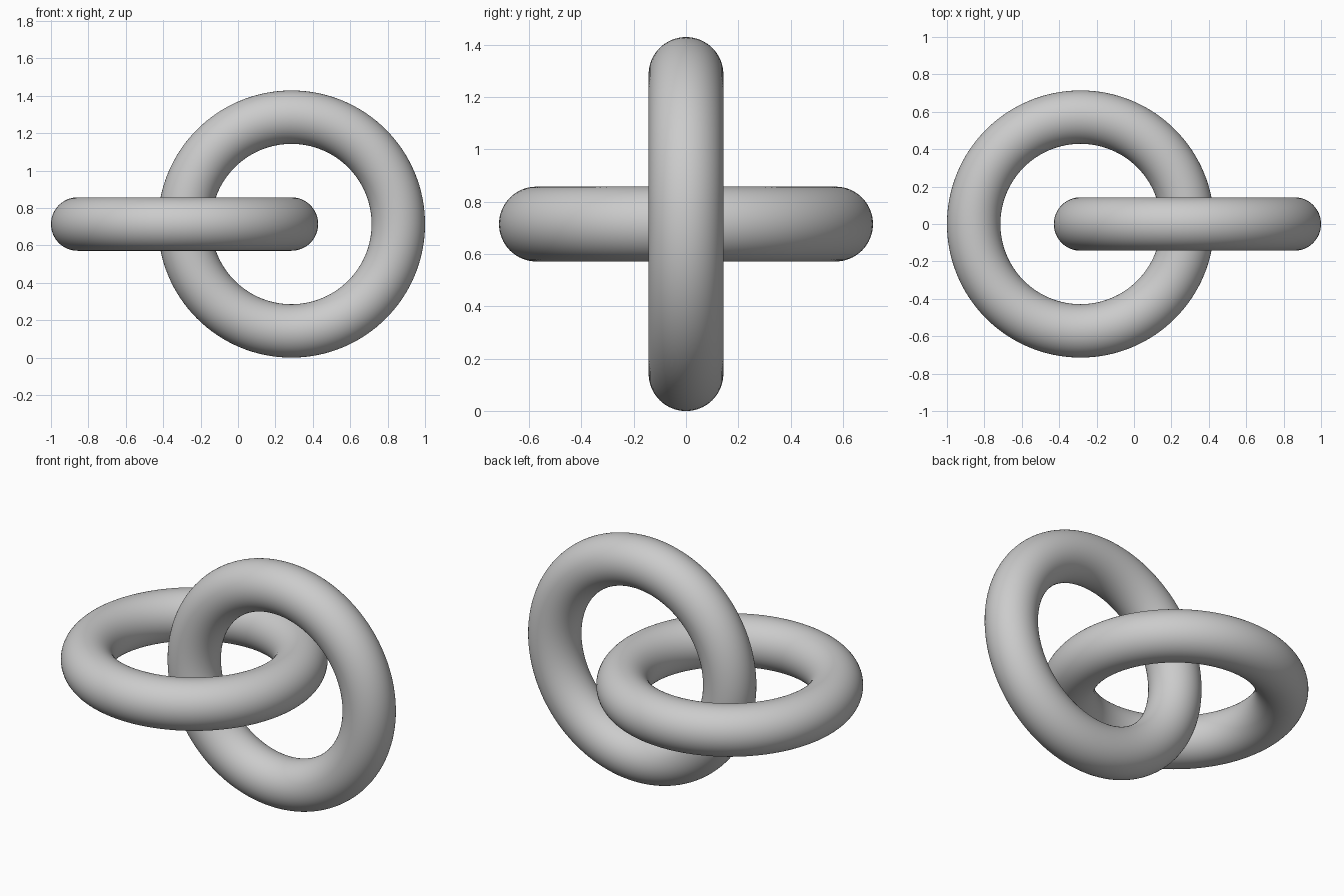
import bpy
from math import pi

if "Cube" in bpy.data.objects:
    bpy.data.objects.remove(bpy.data.objects["Cube"])

MAJOR, MINOR = 4 / 7, 1 / 7      # ring radius and tube radius
OFFSET = MAJOR / 2               # each ring sits half a radius off centre
HEIGHT = MAJOR + MINOR           # upright ring touches the ground


def ring(name, x, tilt):
    bpy.ops.mesh.primitive_torus_add(
        major_radius=MAJOR, minor_radius=MINOR,
        major_segments=128, minor_segments=64,
        location=(x, 0, HEIGHT), rotation=(tilt, 0, 0))
    obj = bpy.context.object
    obj.name = name
    bpy.ops.object.shade_smooth()
    return obj


# Two interlocked links, one lying flat and one standing up
ring("flat_ring", -OFFSET, 0)
ring("upright_ring", OFFSET, pi / 2)
